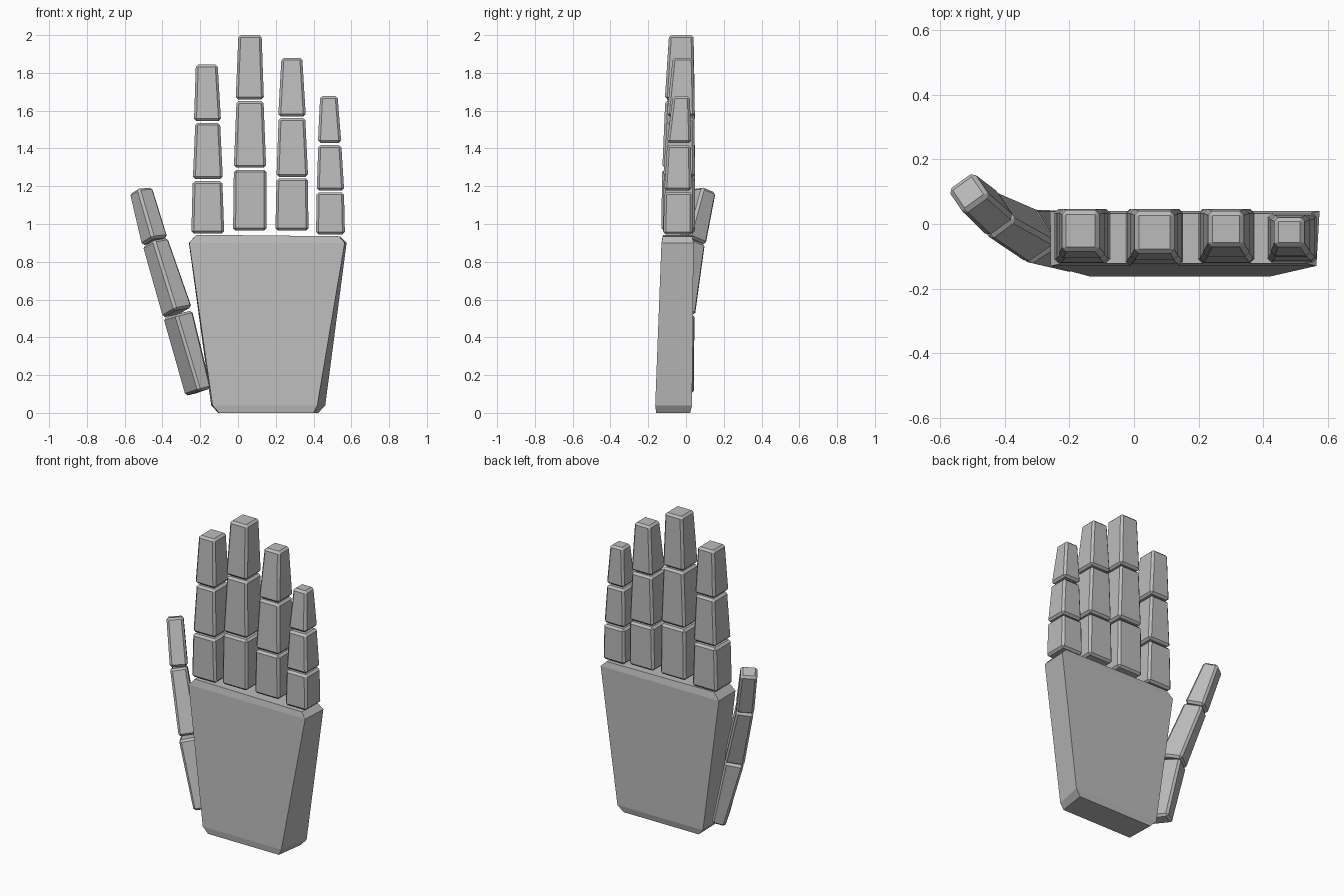
import bpy, math
from mathutils import Vector, Matrix

cube = bpy.data.objects.get("Cube")
if cube:
    bpy.data.objects.remove(cube)

grey = bpy.data.materials.new("plain_grey")
grey.use_nodes = True
colour = (0.5, 0.5, 0.5, 1)
grey.diffuse_color = colour
bsdf = next(n for n in grey.node_tree.nodes if n.type == 'BSDF_PRINCIPLED')
bsdf.inputs["Base Color"].default_value = colour


def loft(name, rings, bevel=0.0):
    """Closed solid through four-point rings, listed from bottom to top."""
    verts = [p for ring in rings for p in ring]
    faces = [(3, 2, 1, 0)]
    for r in range(len(rings) - 1):
        a = r * 4
        faces += [(a + i, a + (i + 1) % 4, a + 4 + (i + 1) % 4, a + 4 + i) for i in range(4)]
    last = len(verts) - 4
    faces.append((last, last + 1, last + 2, last + 3))
    mesh = bpy.data.meshes.new(name)
    mesh.from_pydata(verts, [], faces)
    mesh.materials.append(grey)
    obj = bpy.data.objects.new(name, mesh)
    bpy.context.collection.objects.link(obj)
    if bevel:
        mod = obj.modifiers.new("chamfer", 'BEVEL')
        mod.width = bevel
        mod.segments = 1
        mod.limit_method = 'NONE'
    return obj


def rect(x0, x1, y0, y1, z):
    return [(x0, y0, z), (x1, y0, z), (x1, y1, z), (x0, y1, z)]


# Palm: wider at the knuckles, chamfered at the wrist and knuckle rims
loft("palm", [
    [(-0.10, -0.158, 0), (0.40, -0.158, 0), (0.425, 0.022, 0), (-0.105, 0.022, 0)],
    [(-0.135, -0.163, 0.04), (0.42, -0.163, 0.04), (0.462, 0.032, 0.04), (-0.142, 0.032, 0.04)],
    [(-0.258, -0.13, 0.90), (0.565, -0.13, 0.90), (0.575, 0.04, 0.90), (-0.26, 0.04, 0.90)],
    [(-0.22, -0.122, 0.943), (0.535, -0.122, 0.935), (0.54, 0.032, 0.935), (-0.22, 0.032, 0.943)],
])

# Fingers: each segment is (x0, x1, y0, y1, z) at its bottom and at its top
fingers = {
    "index_finger": [
        ((-0.247, -0.073, -0.122, 0.047, 0.95), (-0.240, -0.083, -0.12, 0.047, 1.228)),
        ((-0.239, -0.080, -0.12, 0.047, 1.238), (-0.226, -0.095, -0.105, 0.045, 1.536)),
        ((-0.233, -0.090, -0.107, 0.047, 1.545), (-0.223, -0.108, -0.085, 0.043, 1.845))],
    "middle_finger": [
        ((-0.026, 0.152, -0.13, 0.047, 0.965), (-0.022, 0.150, -0.127, 0.047, 1.287)),
        ((-0.022, 0.149, -0.125, 0.047, 1.298), (-0.008, 0.135, -0.11, 0.045, 1.652)),
        ((-0.012, 0.137, -0.112, 0.046, 1.66), (0.002, 0.125, -0.09, 0.04, 2.0))],
    "ring_finger": [
        ((0.198, 0.373, -0.122, 0.047, 0.965), (0.204, 0.370, -0.12, 0.047, 1.242)),
        ((0.204, 0.371, -0.12, 0.047, 1.25), (0.215, 0.356, -0.1, 0.045, 1.562)),
        ((0.213, 0.359, -0.102, 0.047, 1.57), (0.230, 0.340, -0.07, 0.04, 1.88))],
    "little_finger": [
        ((0.413, 0.566, -0.12, 0.035, 0.945), (0.417, 0.561, -0.115, 0.034, 1.168)),
        ((0.417, 0.562, -0.115, 0.03, 1.177), (0.425, 0.547, -0.10, 0.025, 1.418)),
        ((0.423, 0.547, -0.1, 0.028, 1.43), (0.435, 0.527, -0.07, 0.02, 1.678))],
}
for finger, segments in fingers.items():
    for part, (low, high) in zip(("base", "middle", "tip"), segments):
        loft(f"{finger}_{part}", [rect(*low), rect(*high)], 0.013)


# Thumb: segments follow a bent axis, turned outward around it
def thumb_segment(name, p0, p1, low, high):
    p0, p1 = Vector(p0), Vector(p1)
    tilt = Vector((0, 0, 1)).rotation_difference(p1 - p0).to_matrix()
    rings = []
    for p, (w, d, yaw) in ((p0, low), (p1, high)):
        turn = tilt @ Matrix.Rotation(math.radians(yaw), 3, 'Z')
        rings.append([p + turn @ Vector(c) for c in rect(-w / 2, w / 2, -d / 2, d / 2, 0)])
    loft(name, rings, 0.013)


# Each end is (width, depth, yaw in degrees)
thumb_segment("thumb_base", (-0.21, -0.054, 0.11), (-0.319, -0.038, 0.522),
              (0.08, 0.185, 25), (0.112, 0.142, 32))
thumb_segment("thumb_middle", (-0.321, -0.035, 0.532), (-0.439, 0.03, 0.905),
              (0.115, 0.142, 33), (0.10, 0.12, 35))
thumb_segment("thumb_tip", (-0.441, 0.034, 0.908), (-0.514, 0.098, 1.178),
              (0.104, 0.12, 35), (0.098, 0.095, 35))
